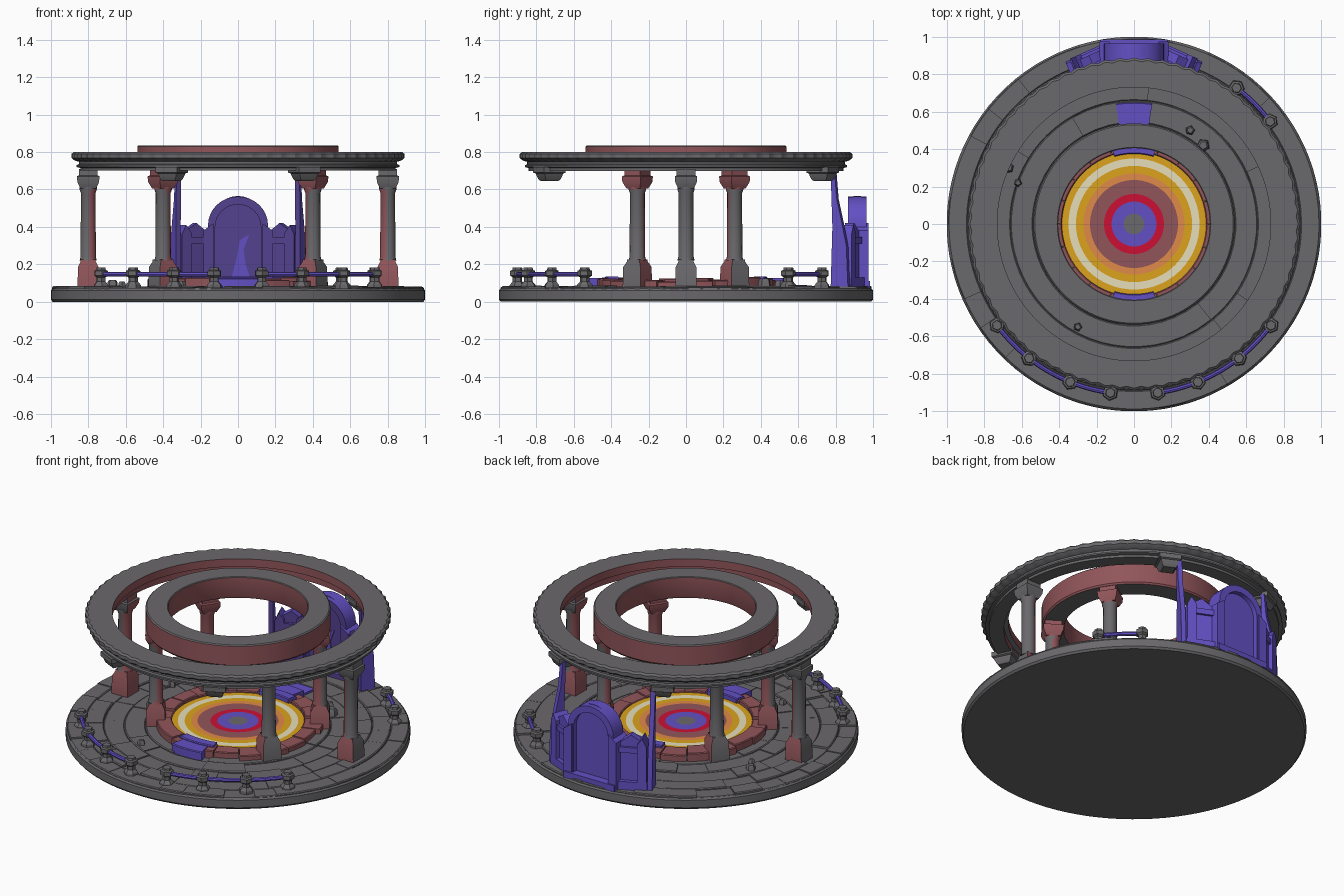
import bpy, bmesh, math, random
from mathutils import Vector, Matrix

if "Cube" in bpy.data.objects:
    bpy.data.objects.remove(bpy.data.objects["Cube"])

random.seed(4)
TAU = 2 * math.pi


def mat(name, hexcol):
    m = bpy.data.materials.new(name)
    c = [int(hexcol[i:i + 2], 16) / 255 for i in (0, 2, 4)]
    m.diffuse_color = [((v + .055) / 1.055) ** 2.4 if v > .04 else v / 12.92 for v in c] + [1]
    m.use_nodes = True
    m.node_tree.nodes["Principled BSDF"].inputs["Base Color"].default_value = m.diffuse_color
    return m


STONE = mat("grey_stone", "6a686b")
RUST = mat("dusty_red_stone", "91555a")
VIOLET = mat("glowing_violet", "6350c4")
DEEP = mat("deep_violet", "54418f")
ORANGE = mat("orange", "e08a48")
GOLD = mat("gold", "dca41e")
CREAM = mat("cream", "e6deba")
RED = mat("crimson", "cc1034")


def finish(name, bm, mats, rule=None):
    bmesh.ops.recalc_face_normals(bm, faces=bm.faces)
    bm.normal_update()
    if rule:
        for f in bm.faces:
            f.material_index = rule(f.calc_center_median(), f.normal)
    me = bpy.data.meshes.new(name)
    bm.to_mesh(me)
    bm.free()
    for m in mats:
        me.materials.append(m)
    ob = bpy.data.objects.new(name, me)
    bpy.context.collection.objects.link(ob)
    return ob


def skin(bm, rings, closed=False):
    """Bridge rings of points; cap the ends, or join last to first."""
    vs = [[bm.verts.new(p) for p in r] for r in rings]
    n = len(vs[0])
    for a, b in zip(vs, vs[1:] + (vs[:1] if closed else [])):
        for i in range(n):
            bm.faces.new((a[i], a[(i + 1) % n], b[(i + 1) % n], b[i]))
    if not closed:
        bm.faces.new(vs[0])
        bm.faces.new(vs[-1])


def loft(bm, n, sections, pos=(0, 0), turn=0, wave=None):
    """Stack of regular n-gons (z, radius to flat side) at pos."""
    k = 1 / math.cos(math.pi / n)
    skin(bm, [[(pos[0] + r * k * math.cos(turn + (i + .5) * TAU / n),
                pos[1] + r * k * math.sin(turn + (i + .5) * TAU / n), z) for i in range(n)]
              for z, r in sections])


def revolve(bm, profile, n, wave=0, lobes=48):
    rings = []
    for r, z in profile:
        rr = [r + (wave * math.cos(lobes * i * TAU / n) if r > .865 else 0) for i in range(n)]
        rings.append([(q * math.cos(i * TAU / n), q * math.sin(i * TAU / n), z) for i, q in enumerate(rr)])
    skin(bm, rings, closed=True)


def slab(bm, r0, r1, a0, a1, z0, z1, steps=3):
    """Curved stone block between two radii and two angles, chamfered on top."""
    c = .005
    rings = []
    for k in range(steps + 1):
        a = a0 + (a1 - a0) * k / steps
        rings.append([(r * math.cos(a), r * math.sin(a), z) for r, z in
                      ((r0, z0), (r1, z0), (r1, z1 - c), (r1 - c, z1), (r0 + c, z1), (r0, z1 - c))])
    skin(bm, rings)


def plate(bm, outline, y0, y1, frame=None):
    """Extrude an x-z outline from y0 to y1."""
    m = frame or Matrix()
    skin(bm, [[m @ Vector((x, y, z)) for x, z in outline] for y in (y0, y1)])


# Round base with worn paving in concentric courses
bm = bmesh.new()
loft(bm, 96, [(0, .99), (.012, 1.0), (.06, 1.0), (.07, .992)])
finish("base_disc", bm, [STONE])
bm = bmesh.new()
courses = [.40, .54, .66, .78, .89, .993]
for j, (r0, r1) in enumerate(zip(courses, courses[1:])):
    n = 14 + 5 * j
    off = random.random()
    cuts = [(i + off + random.uniform(-.2, .2)) * TAU / n for i in range(n)]
    cuts.append(cuts[0] + TAU)
    for a0, a1 in zip(cuts, cuts[1:]):
        slab(bm, r0, r1, a0, a1, .05, random.uniform(.072, .086))
finish("paving_slabs", bm, [STONE])

# Raised red kerb around the painted floor
bm = bmesh.new()
n = 20
for i in range(n):
    slab(bm, .385, .49 + random.uniform(-.02, .015), i * TAU / n, (i + .97) * TAU / n,
         .05, random.uniform(.108, .132), 4)
finish("dais_kerb", bm, [RUST])

# Painted concentric floor
bands = [(.055, STONE), (.12, VIOLET), (.16, RED), (.235, RUST), (.27, ORANGE),
         (.31, GOLD), (.35, CREAM), (.388, GOLD)]
bm = bmesh.new()
loft(bm, 64, [(.05, .389), (.1, .389)])
finish("dais_floor", bm, [RUST])
for k, (r, m) in enumerate(bands):
    bm = bmesh.new()
    if k == 0:
        loft(bm, 64, [(.1, r), (.104, r)])
    else:
        q = bands[k - 1][0]
        revolve(bm, [(q, .1), (r, .1), (r, .104), (q, .104)], 64)
    finish("floor_band_%d" % k, bm, [m])

# Violet threshold steps, front and back
bm = bmesh.new()
for mid in (math.pi / 2, -math.pi / 2):
    slab(bm, .375, .435, mid - .28, mid + .28, .06, .134, 6)
    slab(bm, .435, .53, mid - .2, mid + .2, .06, .128, 6)
slab(bm, .53, .65, math.pi / 2 - .15, math.pi / 2 + .15, .06, .09, 6)
finish("threshold_steps", bm, [VIOLET])


# Columns, red on the sides that face the centre
def column(name, x, y, inner):
    ang = math.atan2(y, x)
    inward = -Vector((x, y, 0)).normalized()
    bm = bmesh.new()
    p = (x, y)
    loft(bm, 4, [(.07, .057), (.185, .055), (.215, .04), (.225, .04)], p, ang)
    loft(bm, 16, [(.22, .046), (.24, .041), (.58, .039), (.6, .046), (.615, .046)], p, ang)
    loft(bm, 4, [(.605, .042), (.64, .058), (.67, .06), (.675, .05), (.71, .05)], p, ang)

    def rule(c, nrm):
        d = nrm.dot(inward)
        if c.z < .22:
            return int(d > -.4)
        if c.z > .6:
            return int(inner or d > .5)
        return int(d > (.0 if inner else .35))
    finish(name, bm, [STONE, RUST], rule)


for sx in (-1, 1):
    side = "left" if sx < 0 else "right"
    column("outer_column_" + side, .8 * sx, 0, False)
    for sy in (-1, 1):
        column("inner_column_%s_%s" % (side, "front" if sy < 0 else "back"), .4 * sx, .26 * sy, True)
        # Broken capital still hanging under the outer ring
        bm = bmesh.new()
        ang = math.atan2(.73 * sy, .355 * sx)
        loft(bm, 4, [(.645, .035), (.655, .045), (.685, .055), (.69, .065), (.72, .065)],
             (.355 * sx, .73 * sy), ang)
        finish("hanging_capital", bm, [STONE])


# Ring beams overhead
def inner_red(c, nrm):
    return int(nrm.x * c.x + nrm.y * c.y < -.3)


bm = bmesh.new()
revolve(bm, [(.73, .80), (.872, .80), (.884, .79), (.884, .768), (.868, .755), (.85, .748), (.85, .735),
             (.862, .73), (.862, .72), (.842, .715), (.842, .70), (.755, .70), (.755, .74), (.73, .75)],
        288, .005, 72)
finish("outer_ring_beam", bm, [STONE, RUST], inner_red)
bm = bmesh.new()
revolve(bm, [(.405, .832), (.41, .836), (.53, .836), (.537, .83), (.537, .71), (.53, .70), (.41, .70), (.405, .71)], 96)
finish("inner_ring_beam", bm, [STONE, RUST], lambda c, nrm: int(abs(nrm.z) < .6))


# Railing posts and bars
def rim(a, r=.91):
    return r * math.sin(a), -r * math.cos(a)


for s, angs in ((-1, (8, 22, 38, 53.5)), (1, (8, 22, 38, 53.5)), (1, (127, 143))):
    angs = [math.radians(a * s) for a in angs]
    bm = bmesh.new()
    for a in angs:
        loft(bm, 6, [(.07, .038), (.09, .036), (.108, .022), (.13, .022), (.14, .034), (.165, .034),
                     (.17, .024), (.183, .022)], rim(a), a)
    finish("railing_posts", bm, [STONE])
    bm = bmesh.new()
    rings = []
    for k in range(25):
        a = angs[0] + (angs[-1] - angs[0]) * k / 24
        rings.append([(*rim(a, .91 + .013 * math.cos(t * TAU / 8)), .147 + .013 * math.sin(t * TAU / 8))
                      for t in range(8)])
    skin(bm, rings)
    finish("railing_bar", bm, [VIOLET])


# Violet portal at the back
def arch(w, z0, spring, h):
    pts = [(w, z0)]
    pts += [(w * math.cos(t * math.pi / 16), spring + h * math.sin(t * math.pi / 16)) for t in range(17)]
    return pts + [(-w, z0)]


def front_deep(c, nrm):
    return int(nrm.y < -.5)


bm = bmesh.new()
out, inn = arch(.16, .07, .41, .152), arch(.122, .07, .40, .12)
skin(bm, [[(x, y, z) for x, z in o] for o, y in
          ((out, .865), (out, .965), (inn, .965), (inn, .865))], closed=True)
plate(bm, arch(.145, .07, .41, .155), .895, .935)
plate(bm, [(-.18, .07), (.18, .07), (.18, .11), (-.18, .11)], .84, .985)
for s in (-1, 1):
    plate(bm, [(s * .13, .07), (s * .185, .07), (s * .185, .38), (s * .13, .42)], .85, .975)
finish("portal_arch", bm, [VIOLET, DEEP], front_deep)

bm = bmesh.new()
for s in (-1, 1):
    turn = Matrix.Translation((s * .16, .915, 0)) @ Matrix.Rotation(-s * .42, 4, 'Z')
    plate(bm, [(0, .07), (s * .16, .07), (s * .16, .37), (s * .08, .42), (0, .36)], -.03, .02, turn)
    plate(bm, [(0, .31), (s * .16, .31), (s * .16, .345), (0, .345)], -.045, .035, turn)
    plate(bm, [(s * .12, .07), (s * .175, .07), (s * .175, .36), (s * .15, .41), (s * .12, .37)], -.05, .045, turn)
    plate(bm, [(0, .07), (s * .18, .07), (s * .18, .13), (0, .13)], -.05, .045, turn)
finish("portal_wings", bm, [VIOLET, DEEP], front_deep)

# Tall jagged shards reaching the outer ring
bm = bmesh.new()
for s in (-1, 1):
    turn = Matrix.Rotation(math.pi / 2 - s * .385, 4, 'Z')
    plate(bm, [(.84, .07), (.94, .07), (.93, .3), (.905, .42), (.875, .55), (.862, .70), (.84, .70),
               (.845, .55), (.85, .4)], -.014, .014, turn)
finish("portal_shards", bm, [VIOLET, DEEP], front_deep)

# Pale flame shape in the doorway
bm = bmesh.new()
plate(bm, [(-.04, .11), (.07, .11), (.04, .2), (.03, .28), (.06, .36), (.01, .33), (-.01, .22)], .889, .896)
finish("portal_glow", bm, [VIOLET])

# Loose rubble on the paving
bm = bmesh.new()
for x, y, s in ((-.67, .3, .025), (-.62, .22, .018), (.37, .42, .03), (.3, .5, .022), (-.3, -.55, .02)):
    loft(bm, 5, [(.07, s), (.08 + s, s * .9), (.085 + s * 1.3, s * .6)], (x, y), s * 90)
finish("rubble", bm, [STONE])

for ob in bpy.context.collection.objects:
    ob.select_set(True)
    bpy.context.view_layer.objects.active = ob
bpy.ops.object.shade_smooth_by_angle(angle=math.radians(30))
